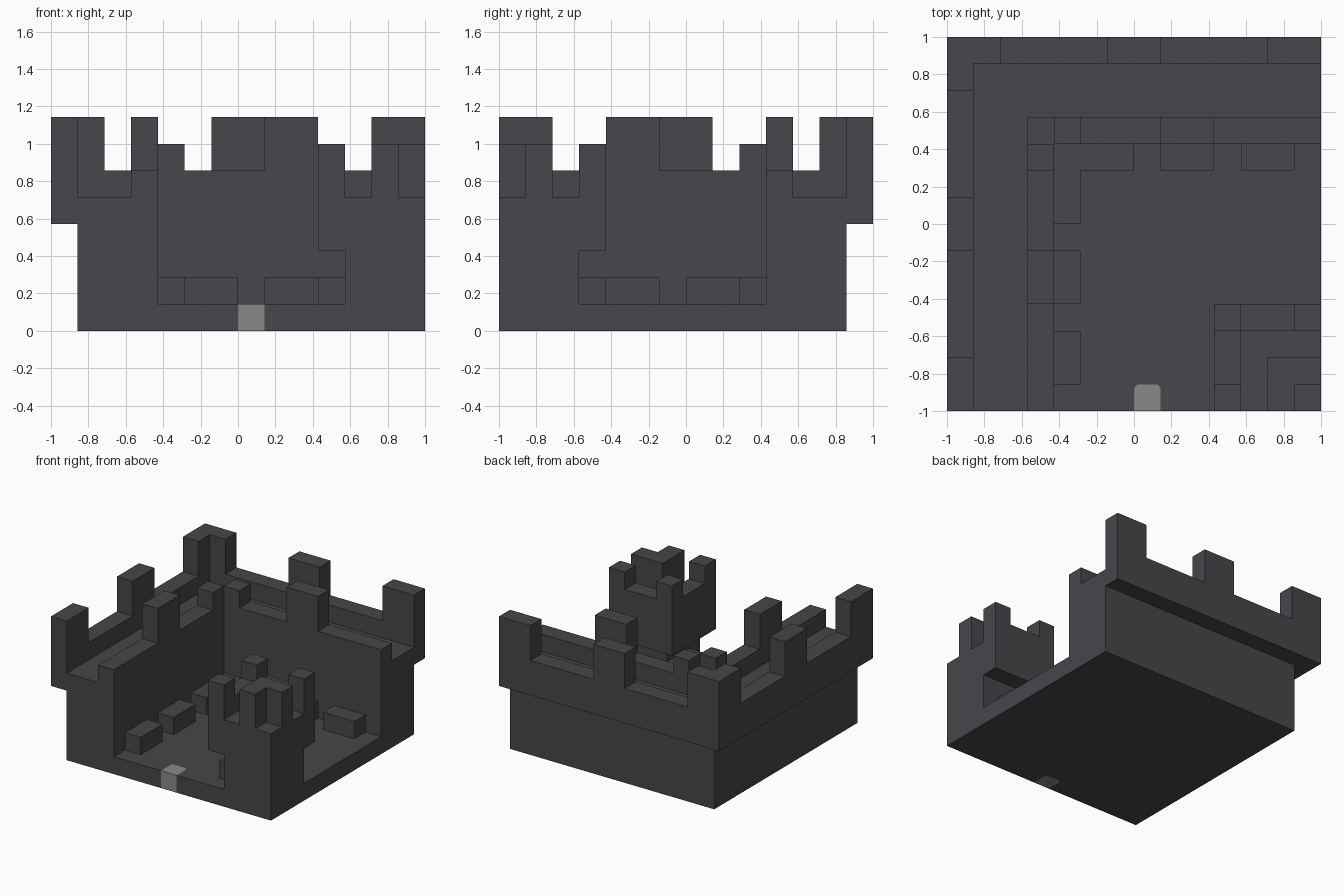
import bpy, bmesh, math

if "Cube" in bpy.data.objects:
    bpy.data.objects.remove(bpy.data.objects["Cube"])

U = 1 / 7  # one building block


def material(name, rgb):
    m = bpy.data.materials.new(name)
    m.diffuse_color = (*rgb, 1)
    m.use_nodes = True
    m.node_tree.nodes["Principled BSDF"].inputs["Base Color"].default_value = m.diffuse_color
    return m


STONE = material("dark_stone", (0.063, 0.061, 0.069))
GATE = material("grey_gate", (0.25, 0.25, 0.243))


def finish(name, bm, mat):
    bmesh.ops.recalc_face_normals(bm, faces=bm.faces)
    me = bpy.data.meshes.new(name)
    bm.to_mesh(me)
    bm.free()
    me.materials.append(mat)
    ob = bpy.data.objects.new(name, me)
    bpy.context.collection.objects.link(ob)
    return ob


def loft(name, rings, mat=STONE):
    """Join matching outlines into a closed solid (block units)."""
    bm = bmesh.new()
    rows = [[bm.verts.new((x * U, y * U, z * U)) for x, y, z in r] for r in rings]
    n = len(rows[0])
    for a, b in zip(rows, rows[1:]):
        for i in range(n):
            j = (i + 1) % n
            bm.faces.new((a[i], a[j], b[j], b[i]))
    bm.faces.new(rows[0])
    bm.faces.new(rows[-1])
    return finish(name, bm, mat)


def prism(name, outline, z0, z1, mat=STONE):
    return loft(name, [[(x, y, z) for x, y in outline] for z in (z0, z1)], mat)


def box(name, x0, x1, y0, y1, z0, z1):
    return prism(name, [(x0, y0), (x1, y0), (x1, y1), (x0, y1)], z0, z1)


def box_pair(name, x0, x1, y0, y1, z0, z1):
    """A box and its mirror image across the plan's diagonal."""
    box(name + "_left", x0, x1, y0, y1, z0, z1)
    box(name + "_back", -y1, -y0, -x1, -x0, z0, z1)


# Rounded back corners of the gate, shared by the gate and its notch
R = 0.2
gate = [(0, -7)]
for cx, start in ((R, 180), (1 - R, 90)):
    for k in range(5):
        a = math.radians(start - k * 22.5)
        gate.append((cx + R * math.cos(a), -6 - R + R * math.sin(a)))
gate.append((1, -7))
prism("gate", gate, 0, 1, GATE)

# Courtyard floor with a notch for the gate
prism("courtyard_floor", [(-3, -7)] + gate + [(7, -7), (7, 3), (-3, 3)], 0, 1)

# Curtain wall: section swept round the corner (distance outward, height)
section = [(0, 0), (0, 6), (1, 6), (1, 5), (3, 5), (3, 6), (4, 6), (4, 4), (3, 4), (3, 0)]
loft("curtain_wall", [
    [(-3 - d, -7, z) for d, z in section],
    [(-3 - d, 3 + d, z) for d, z in section],
    [(7, 3 + d, z) for d, z in section],
])

# Battlements on the outer and inner parapets
prism("outer_corner_merlon",
      [(-7, 5), (-6, 5), (-6, 6), (-5, 6), (-5, 7), (-7, 7)], 6, 8)
box_pair("outer_middle_merlon", -7, -6, -1, 1, 6, 8)
box_pair("outer_end_merlon", -7, -6, -7, -5, 6, 8)
box_pair("inner_merlon", -4, -3, -3, -1, 6, 8)
box_pair("inner_corner_post", -4, -3, 2, 3, 6, 7)

# Low blocks along the foot of the wall
prism("corner_foot_block", [(-3, 0), (-2, 0), (-2, 2), (0, 2), (0, 3), (-3, 3)], 1, 2)
box_pair("middle_foot_block", -3, -2, -3, -1, 1, 2)
box_pair("end_foot_block", -3, -2, -6, -4, 1, 2)

# Corner tower with an overhanging top
box("tower_base", 4, 7, -7, -4, 1, 3)
box_pair("tower_foot_block", 3, 4, -6, -4, 1, 2)
box("tower_top", 3, 7, -7, -3, 3, 5)
prism("tower_parapet", [(3, -7), (4, -7), (4, -4), (7, -4), (7, -3), (3, -3)], 5, 6)
box_pair("tower_end_post", 3, 4, -7, -6, 6, 7)
box("tower_inner_post", 3, 4, -4, -3, 6, 7)
prism("tower_outer_post", [(5, -7), (6, -7), (6, -6), (7, -6), (7, -5), (5, -5)], 5, 7)
